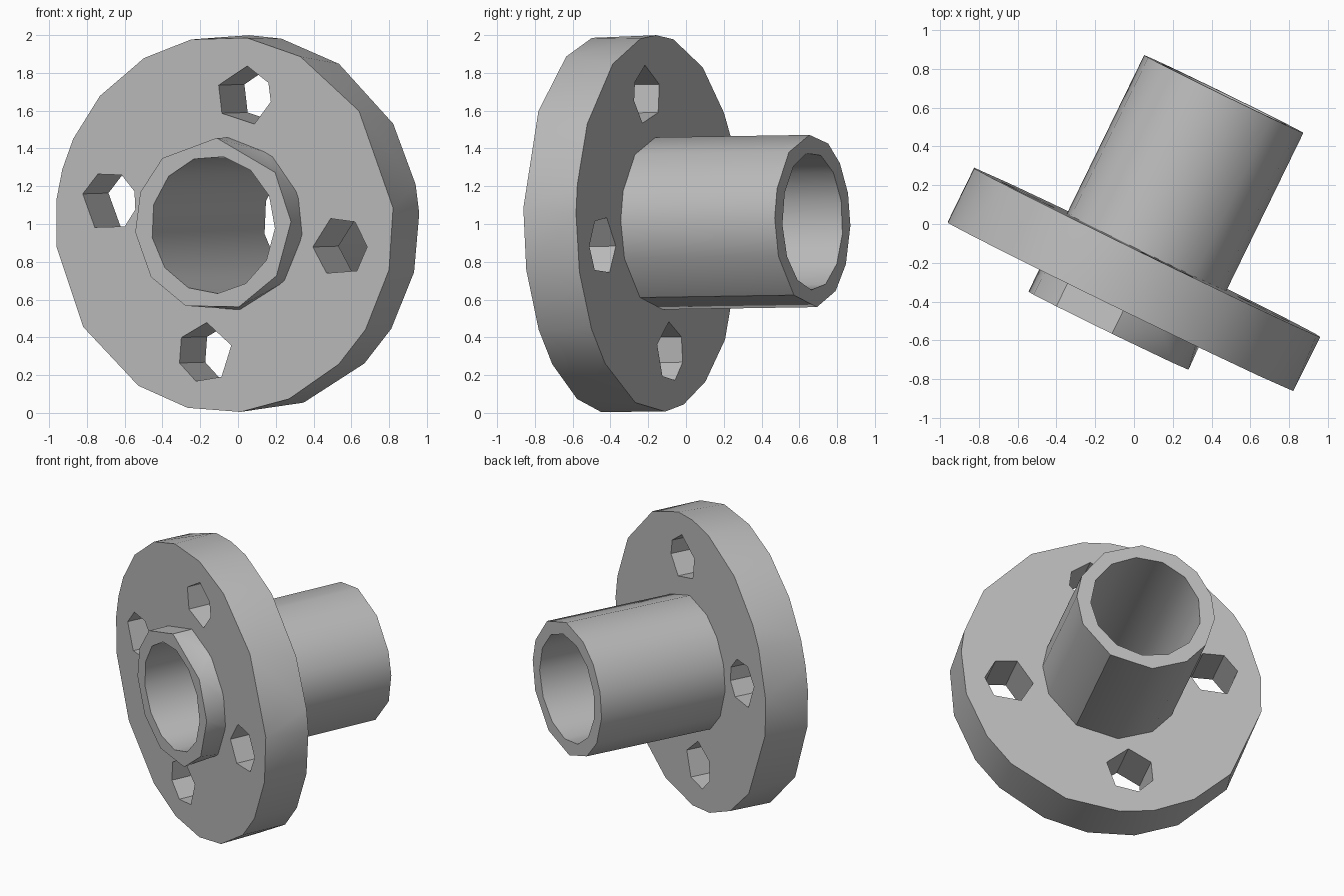
import bpy
import bmesh
from math import sin, cos, radians
from mathutils import Vector

default = bpy.data.objects.get("Cube")
if default:
    bpy.data.objects.remove(default, do_unlink=True)

# Local frame: axis runs front to back, turned about z and tipped up a touch
TURN, TIP = radians(26), radians(0.8)
axis = Vector((sin(TURN) * cos(TIP), cos(TURN) * cos(TIP), sin(TIP)))
side = Vector((cos(TURN), -sin(TURN), 0))
up = side.cross(axis)
if up.z < 0:
    up.negate()
middle = Vector((0, 0, 1.004)) + side * 0.122

steel = bpy.data.materials.new("plain grey")
steel.use_nodes = True
steel.diffuse_color = (0.5, 0.5, 0.5, 1)
steel.node_tree.nodes["Principled BSDF"].inputs["Base Color"].default_value = (0.5, 0.5, 0.5, 1)


def barrel(name, start, end, radius, front_angles, back_angles=None, offset=(0, 0)):
    """Faceted round along the axis, its corners given as angles at each end."""
    bm = bmesh.new()
    hub = middle + side * offset[0] + up * offset[1]
    for depth, angles in ((start, front_angles), (end, back_angles or front_angles)):
        for a in map(radians, angles):
            bm.verts.new(hub + axis * depth + (side * cos(a) + up * sin(a)) * radius)
    bmesh.ops.convex_hull(bm, input=bm.verts)
    bmesh.ops.dissolve_limit(bm, angle_limit=radians(0.5), verts=bm.verts, edges=bm.edges)
    bmesh.ops.recalc_face_normals(bm, faces=bm.faces)
    mesh = bpy.data.meshes.new(name)
    bm.to_mesh(mesh)
    bm.free()
    mesh.materials.append(steel)
    ob = bpy.data.objects.new(name, mesh)
    bpy.context.collection.objects.link(ob)
    return ob


def combine(target, tool, operation):
    mod = target.modifiers.new(tool.name, "BOOLEAN")
    mod.object, mod.operation, mod.solver = tool, operation, "EXACT"
    bpy.context.view_layer.objects.active = target
    bpy.ops.object.modifier_apply(modifier=mod.name)
    bpy.data.objects.remove(tool, do_unlink=True)


# Flange disc
flange_front = [82, 63, 37, 5, -14, -34, -48, -68, -85, -103, -121, -147,
                -173, 172, 163, 153, 137, 118, 101]
flange_back = [79, 58, 32, 12, 3, -15, -34, -48, -72, -93, -106, -123, -142,
               -173, 172, 153, 144, 124, 102, 90]
body = barrel("flanged_sleeve", -0.413, -0.102, 0.997, flange_front, flange_back)

# Long rear tube
tube_corners = [87, 116, 138, 161, -177, -150, -126, -95, -59, -24, 2, 22, 53]
combine(body, barrel("rear_tube", -0.25, 0.805, 0.457, tube_corners), "UNION")

# Short front collar
collar_front = [87, 37, 2, -36, -71, -111, -143, -175, 158, 130]
collar_back = [87, 54, 20, -8, -41, -80, -111, -143, -175, 158, 130]
combine(body, barrel("front_collar", -0.552, -0.39, 0.46, collar_front, collar_back), "UNION")

# Bore right through
bore_corners = [80 + i * 360 / 13 for i in range(13)]
combine(body, barrel("bore", -0.9, 1.1, 0.365, bore_corners), "DIFFERENCE")

# Four bolt holes
bolt_holes = {
    80: [159, 83, 26, -11, -68, -145],
    -10: [180, 110, 56, 0, -52, -120],
    -100: [-160, 150, 86, 14, -53, -110],
    170: [165, 114, 62, 20, -15, -55, -122],
}
for angle, corners in bolt_holes.items():
    a = radians(angle)
    hole = barrel("bolt_hole", -0.7, 0.2, 0.16, corners,
                  offset=(0.69 * cos(a), 0.69 * sin(a)))
    combine(body, hole, "DIFFERENCE")

# Soften the round sides, keep the rims crisp
bpy.ops.object.select_all(action="DESELECT")
body.select_set(True)
bpy.context.view_layer.objects.active = body
bpy.ops.object.shade_smooth_by_angle(angle=radians(35))
